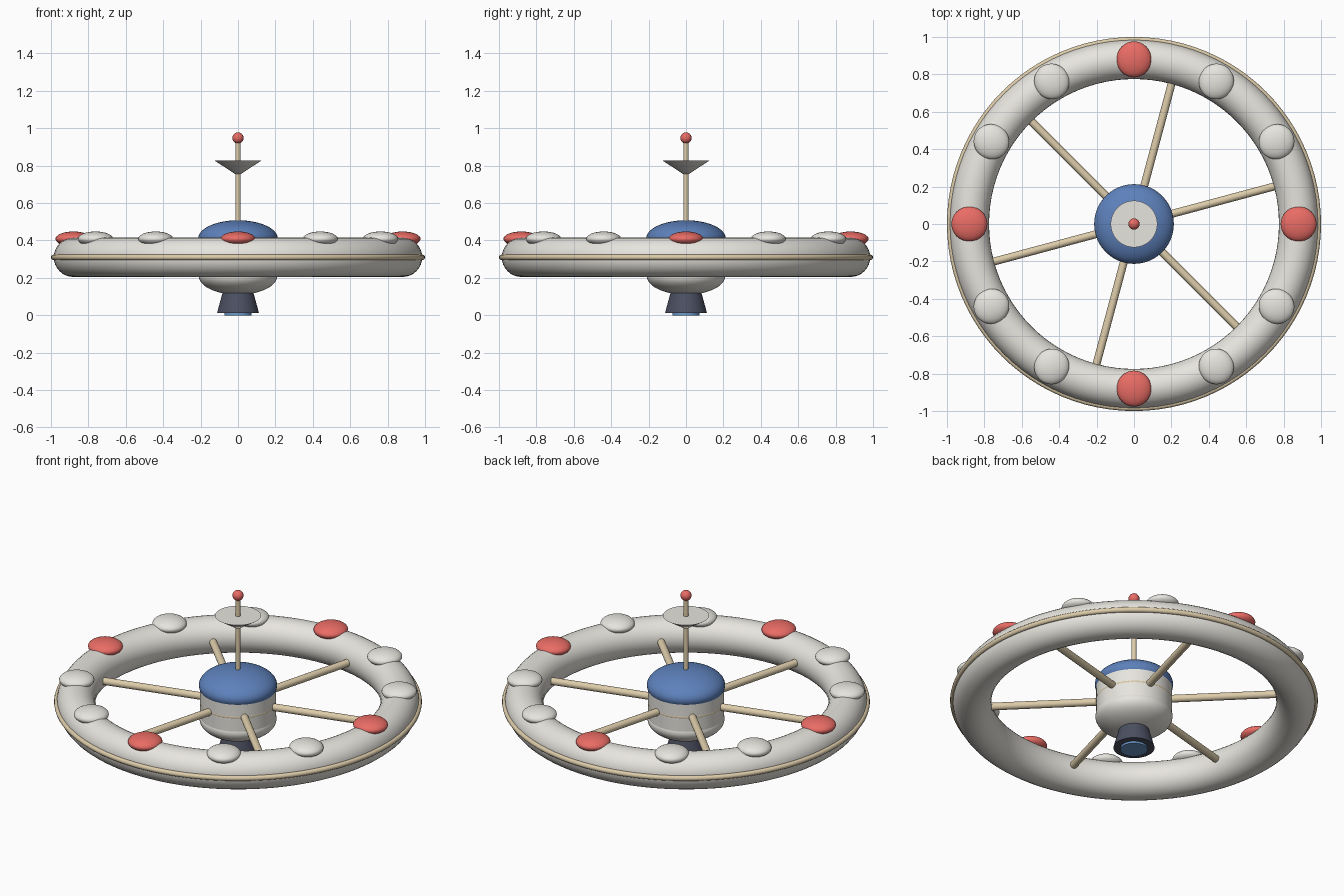
import bpy, math
from mathutils import Vector

if "Cube" in bpy.data.objects:
    bpy.data.objects.remove(bpy.data.objects["Cube"])


def material(name, rgb):
    m = bpy.data.materials.new(name)
    m.diffuse_color = (*rgb, 1)
    m.use_nodes = True
    m.node_tree.nodes["Principled BSDF"].inputs["Base Color"].default_value = m.diffuse_color
    return m


WHITE = material("hull white", (0.80, 0.78, 0.73))
TAN = material("tan", (0.72, 0.60, 0.40))
RED = material("red", (0.82, 0.15, 0.13))
BLUE = material("blue", (0.11, 0.22, 0.50))
DARK = material("dark", (0.07, 0.08, 0.12))
GLOW = material("glow blue", (0.15, 0.32, 0.60))


def finish(name, mat):
    ob = bpy.context.object
    ob.name = name
    ob.data.materials.append(mat)
    bpy.ops.object.shade_smooth_by_angle(angle=math.radians(35))
    return ob


def ring(name, major, minor, z, mat, sides=24):
    bpy.ops.mesh.primitive_torus_add(major_radius=major, minor_radius=minor, location=(0, 0, z),
                                     major_segments=96, minor_segments=sides)
    return finish(name, mat)


def frustum(name, r_low, r_high, z0, z1, mat, sides=48):
    bpy.ops.mesh.primitive_cone_add(vertices=sides, radius1=r_low, radius2=r_high,
                                    depth=z1 - z0, location=(0, 0, (z0 + z1) / 2))
    return finish(name, mat)


def ellipsoid(name, loc, size, mat, turn=0, seg=32):
    bpy.ops.mesh.primitive_uv_sphere_add(segments=seg, ring_count=seg // 2,
                                         location=loc, rotation=(0, 0, turn))
    bpy.context.object.scale = size
    return finish(name, mat)


# Habitat wheel and its outer trim
ring("habitat_ring", 0.88, 0.105, 0.31, WHITE, 32)
ring("outer_trim", 0.985, 0.015, 0.31, TAN, 12)

# Pods on top of the wheel, every third one red
for i in range(12):
    a = math.radians(30 * i)
    ellipsoid(f"pod_{i + 1}", (0.88 * math.cos(a), 0.88 * math.sin(a), 0.408),
              (0.096, 0.093, 0.04), RED if i % 3 == 0 else WHITE, a)

# Spokes
for i in range(6):
    a = math.radians(15 + 60 * i)
    d = Vector((math.cos(a), math.sin(a), 0))
    bpy.ops.mesh.primitive_cylinder_add(vertices=20, radius=0.021, depth=0.68,
                                        location=d * 0.49 + Vector((0, 0, 0.31)),
                                        rotation=(0, math.pi / 2, a))
    finish(f"spoke_{i + 1}", TAN)

# Hub with belt and domes
frustum("hub_body", 0.207, 0.207, 0.205, 0.41, WHITE)
ring("hub_belt", 0.196, 0.012, 0.31, TAN, 12)
ellipsoid("upper_dome", (0, 0, 0.41), (0.213, 0.213, 0.098), BLUE, seg=48)
ellipsoid("lower_dome", (0, 0, 0.21), (0.21, 0.21, 0.1), WHITE, seg=48)

# Engine
frustum("engine_nozzle", 0.112, 0.072, 0.012, 0.16, DARK)
frustum("engine_glow", 0.073, 0.073, 0.0, 0.05, GLOW)

# Mast, dish and beacon
frustum("mast", 0.014, 0.014, 0.48, 0.95, TAN, 20)
frustum("antenna_dish", 0.015, 0.125, 0.755, 0.827, WHITE)
ellipsoid("beacon", (0, 0, 0.948), (0.03, 0.03, 0.03), RED, seg=24)
